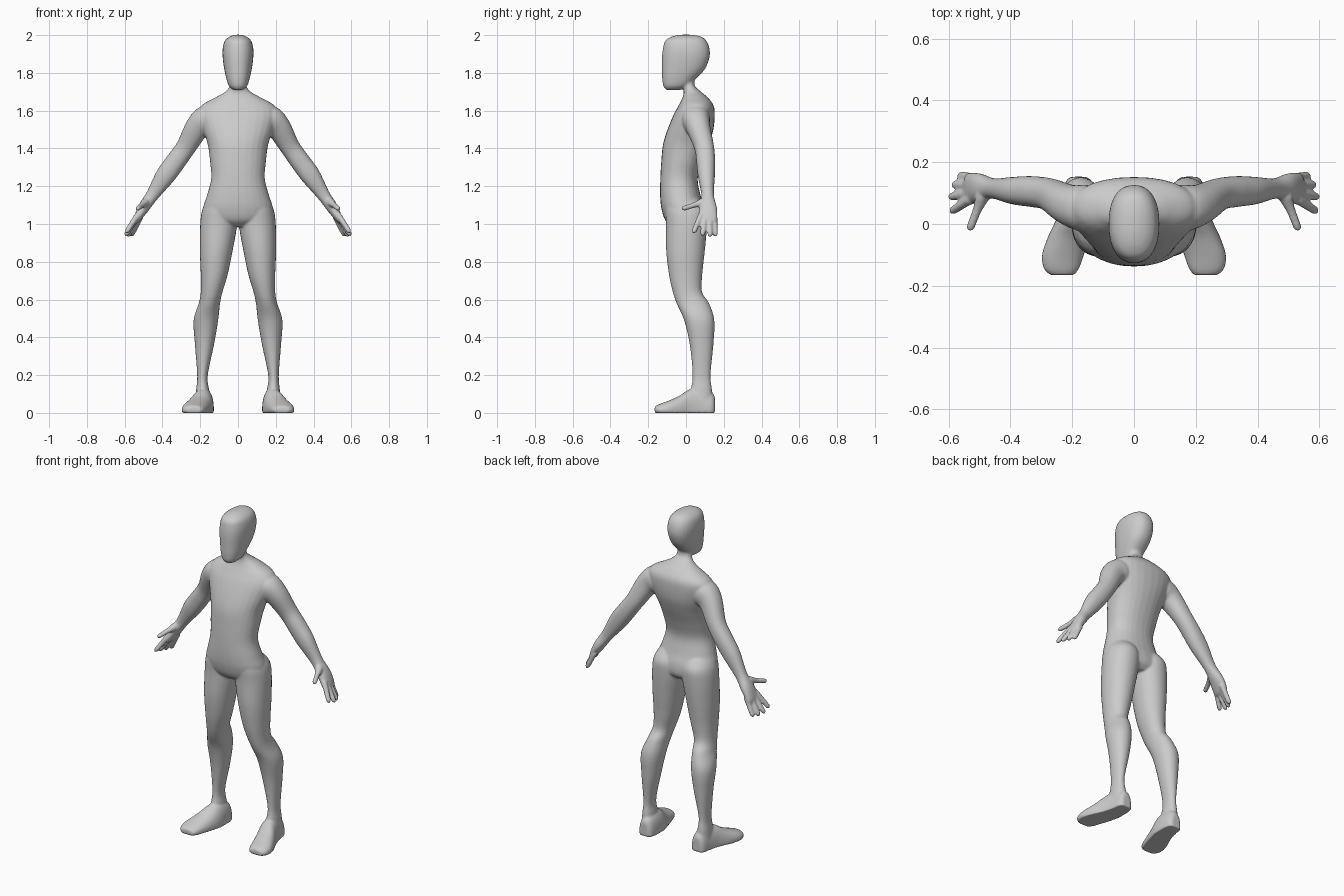
import bpy, bmesh, math
from mathutils import Vector

if "Cube" in bpy.data.objects:
    bpy.data.objects.remove(bpy.data.objects["Cube"])

body = bmesh.new()


def resample(rows, n=5):
    """Catmull-Rom interpolation of section tuples."""
    out = []
    for i in range(len(rows) - 1):
        a, b, c, d = (rows[max(i - 1, 0)], rows[i], rows[i + 1],
                      rows[min(i + 2, len(rows) - 1)])
        for k in range(n):
            t = k / n
            out.append([0.5 * (2 * q + (r - p) * t + (2 * p - 5 * q + 4 * r - s) * t * t
                               + (3 * q - p - 3 * r + s) * t ** 3)
                        for p, q, r, s in zip(a, b, c, d)])
    out.append(list(rows[-1]))
    return out


def ring(c, u, v, power=2.0, sides=28):
    """Superellipse ring around c, spanned by u and v."""
    pts = []
    for i in range(sides):
        a = 2 * math.pi * i / sides
        x, y = math.cos(a), math.sin(a)
        pts.append(c + u * math.copysign(abs(x) ** (2 / power), x)
                   + v * math.copysign(abs(y) ** (2 / power), y))
    return pts


def loft(rings, mirror=False):
    """Closed skin over rings, optionally on both sides of the body."""
    for s in ((1, -1) if mirror else (1,)):
        loops = [[body.verts.new((p.x * s, p.y, max(p.z, 0))) for p in r] for r in rings]
        faces = [body.faces.new(loops[0]), body.faces.new(loops[-1][::-1])]
        n = len(loops[0])
        for a, b in zip(loops, loops[1:]):
            for i in range(n):
                j = (i + 1) % n
                faces.append(body.faces.new((a[i], b[i], b[j], a[j])))
        bmesh.ops.recalc_face_normals(body, faces=faces)


def upright(rows, power, mirror=False):
    """Rows of z, x min, x max, y front, y back."""
    loft([ring(Vector(((x0 + x1) / 2, (y0 + y1) / 2, z)),
               Vector(((x1 - x0) / 2, 0, 0)), Vector((0, (y1 - y0) / 2, 0)), power)
          for z, x0, x1, y0, y1 in resample(rows)], mirror)


def limb(rows, power=2.0):
    """Rows of x, y, z, thickness radius, width radius along a path."""
    rows = resample(rows)
    pts = [Vector(r[:3]) for r in rows]
    rings = []
    for i, r in enumerate(rows):
        t = (pts[min(i + 1, len(pts) - 1)] - pts[max(i - 1, 0)]).normalized()
        ref = Vector((0, 1, 0)) if abs(t.y) < 0.7 else Vector((1, 0, 0))
        u = ref.cross(t).normalized()
        rings.append(ring(pts[i], u * r[3], t.cross(u) * r[4], power))
    loft(rings, True)


# head
upright([(z, -w, w, f, b) for z, w, f, b in (
    (1.71, .025, -.105, -.03), (1.73, .048, -.12, .015), (1.77, .062, -.126, .055),
    (1.82, .073, -.127, .10), (1.88, .081, -.127, .124), (1.93, .081, -.122, .124),
    (1.97, .07, -.11, .108), (1.992, .045, -.075, .08), (2.002, .015, -.03, .03))], 2.3)

# neck and torso
upright([(z, -w, w, f, b) for z, w, f, b in (
    (1.79, .045, -.03, .05), (1.735, .043, -.018, .045), (1.70, .068, -.012, .08),
    (1.67, .12, -.018, .115), (1.63, .19, -.038, .145), (1.58, .21, -.065, .152),
    (1.50, .187, -.098, .145), (1.42, .16, -.122, .12), (1.33, .148, -.131, .085),
    (1.24, .142, -.136, .062), (1.15, .165, -.137, .078), (1.08, .185, -.13, .10),
    (1.02, .165, -.11, .10), (.985, .10, -.07, .07))], 2.2)

# legs
upright([(1.14, .02, .155, -.10, .06), (1.08, .006, .188, -.11, .108),
         (1.0, .004, .20, -.106, .112), (.86, .028, .202, -.105, .10),
         (.73, .055, .197, -.09, .086), (.64, .082, .197, -.07, .085),
         (.58, .095, .208, -.05, .122), (.49, .105, .235, -.01, .15),
         (.36, .127, .228, .02, .145), (.20, .16, .216, .035, .13),
         (.12, .153, .222, .025, .138), (.04, .145, .228, .02, .14)], 2.1, True)

# feet, lofted from heel to toe with a flat sole
foot = [(.153, .155, .205, .085), (.135, .135, .222, .11), (.08, .128, .232, .13),
        (.02, .13, .25, .125), (-.04, .145, .278, .088), (-.10, .162, .298, .062),
        (-.145, .178, .292, .045), (-.166, .195, .27, .034)]
loft([ring(Vector(((a + b) / 2, y, .015)), Vector(((b - a) / 2, 0, 0)),
           Vector((0, 0, h - .015)), 2.2) for y, a, b, h in resample(foot)], True)

# arms and palms
limb([(.10, .05, 1.57, .06, .07), (.165, .052, 1.55, .078, .075),
      (.215, .065, 1.51, .066, .064), (.275, .096, 1.408, .053, .052),
      (.33, .105, 1.33, .053, .05), (.385, .108, 1.255, .052, .045),
      (.455, .115, 1.15, .034, .033), (.50, .118, 1.085, .030, .046),
      (.532, .114, 1.03, .02, .052), (.542, .113, 1.01, .012, .045)], 2.2)

# fingers and thumbs
digits = [((.53, .08, 1.05), (.592, .04, .955)), ((.53, .10, 1.04), (.595, .088, .94)),
          ((.525, .125, 1.04), (.585, .127, .935)), ((.515, .15, 1.04), (.565, .156, .937)),
          ((.49, .09, 1.115), (.533, -.02, 1.08))]
for i, (base, tip) in enumerate(digits):
    a, b = Vector(base), Vector(tip)
    fat = .024 if i == 4 else .016
    limb([(*a.lerp(b, t), r, r) for t, r in
          ((0, fat), (.4, .015), (.88, .0135), (.97, .010), (1.03, .004))])

# fuse everything into one smooth skin
mesh = bpy.data.meshes.new("human_body")
body.to_mesh(mesh)
body.free()
obj = bpy.data.objects.new("human_body", mesh)
bpy.context.collection.objects.link(obj)
fuse = obj.modifiers.new("fuse", 'REMESH')
fuse.mode = 'VOXEL'
fuse.voxel_size = 0.006
fuse.use_smooth_shade = True
soften = obj.modifiers.new("soften", 'SMOOTH')
soften.factor = 0.5
soften.iterations = 6
